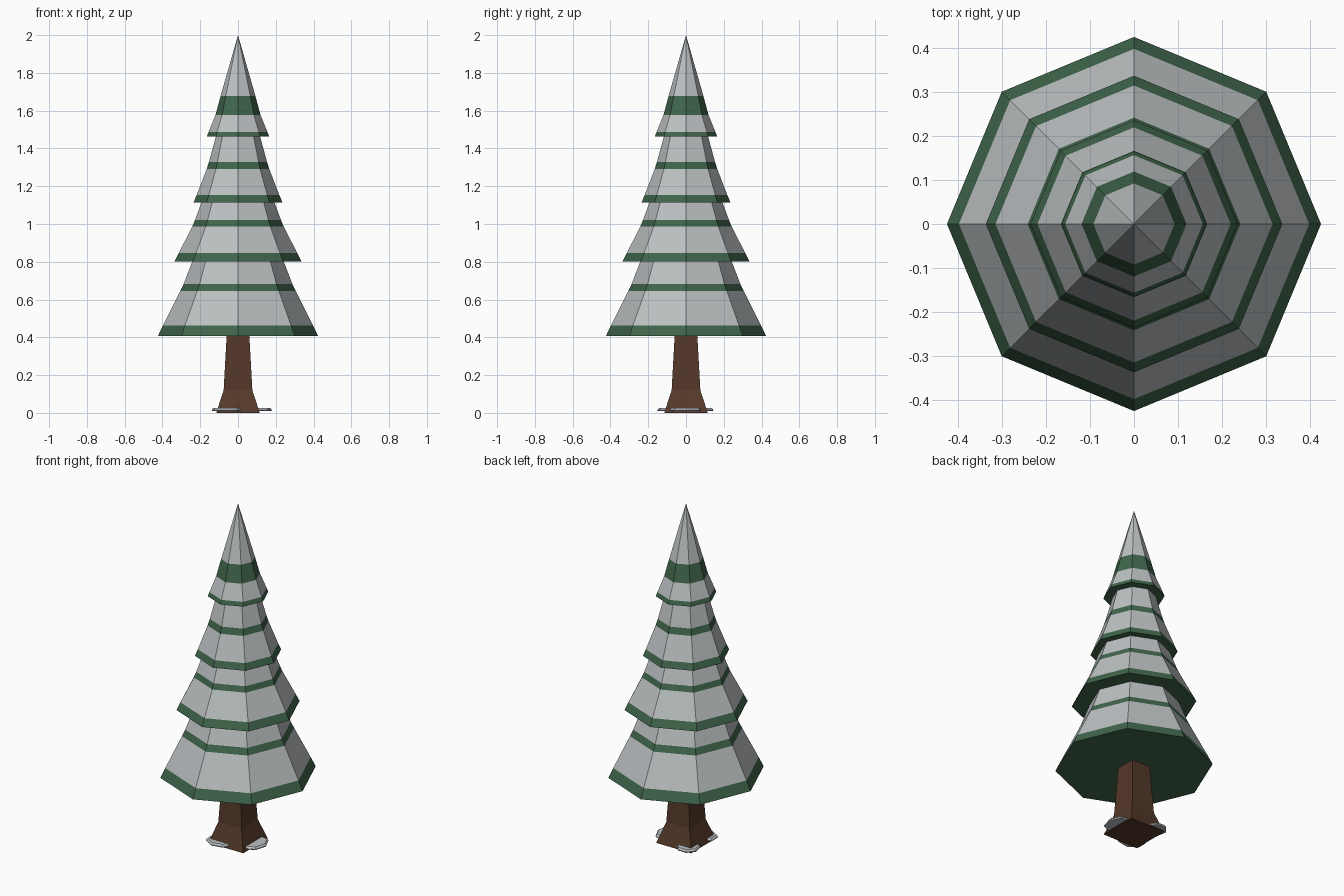
import bpy, bmesh
from math import cos, sin, pi

if "Cube" in bpy.data.objects:
    bpy.data.objects.remove(bpy.data.objects["Cube"])


def material(name, rgb):
    m = bpy.data.materials.new(name)
    m.diffuse_color = (*rgb, 1)
    m.use_nodes = True
    m.node_tree.nodes["Principled BSDF"].inputs["Base Color"].default_value = m.diffuse_color
    return m


green = material("needles", (0.05, 0.13, 0.07))
brown = material("bark", (0.09, 0.04, 0.022))
snow = material("snow", (0.5, 0.53, 0.54))


def lathe(name, profile, sides, mats, bands, phase=0.0, loc=(0, 0, 0), scale=(1, 1, 1), cap=0):
    """Flat-faced solid from (radius, z) points; bands gives the material of each ring."""
    bm = bmesh.new()
    rings = []
    for r, z in profile:
        if r == 0:
            rings.append([bm.verts.new((0, 0, z))] * sides)
        else:
            rings.append([bm.verts.new((r * cos(phase + 2 * pi * i / sides),
                                        r * sin(phase + 2 * pi * i / sides), z))
                          for i in range(sides)])
    for a, b, band in zip(rings, rings[1:], bands):
        for i in range(sides):
            j = (i + 1) % sides
            quad = [a[i], a[j], b[j], b[i]]
            f = bm.faces.new(list(dict.fromkeys(quad)))
            f.material_index = band
    bm.faces.new(rings[0][::-1]).material_index = cap
    if profile[-1][0] > 0:
        bm.faces.new(rings[-1]).material_index = cap
    bmesh.ops.recalc_face_normals(bm, faces=bm.faces[:])
    me = bpy.data.meshes.new(name)
    bm.to_mesh(me)
    bm.free()
    for m in mats:
        me.materials.append(m)
    ob = bpy.data.objects.new(name, me)
    ob.location, ob.scale = loc, scale
    bpy.context.collection.objects.link(ob)
    return ob


# Four stacked octagonal branch tiers: green rim, snow, green stripe, snow
tiers = [
    [(0.424, 0.407), (0.397, 0.463), (0.306, 0.645), (0.288, 0.682), (0.242, 0.802)],
    [(0.336, 0.802), (0.314, 0.846), (0.241, 0.988), (0.228, 1.02), (0.193, 1.115)],
    [(0.235, 1.115), (0.219, 1.153), (0.166, 1.29), (0.154, 1.328), (0.117, 1.463)],
    [(0.165, 1.463), (0.156, 1.487), (0.119, 1.578), (0.092, 1.678), (0, 2.0)],
]
for n, profile in enumerate(tiers):
    lathe(f"branch_tier_{n + 1}", profile, 8, [green, snow], [0, 1, 0, 1])

# Square trunk with a flared foot
k = 2 ** 0.5
lathe("trunk", [(0.115 * k, 0), (0.076 * k, 0.12), (0.06 * k, 0.41)], 4,
      [brown], [0, 0], phase=pi / 4)

# Thin snow patches around the foot
patches = [(-0.055, -0.085, 0.085, 0.068), (0.112, 0.0, 0.068, 0.088), (-0.075, 0.085, 0.066, 0.066)]
for n, (x, y, sx, sy) in enumerate(patches):
    lathe(f"snow_patch_{n + 1}", [(0.96, 0.009), (1, 0.015), (0.88, 0.025)], 7,
          [snow], [0, 0], phase=n, loc=(x, y, 0), scale=(sx, sy, 1))
